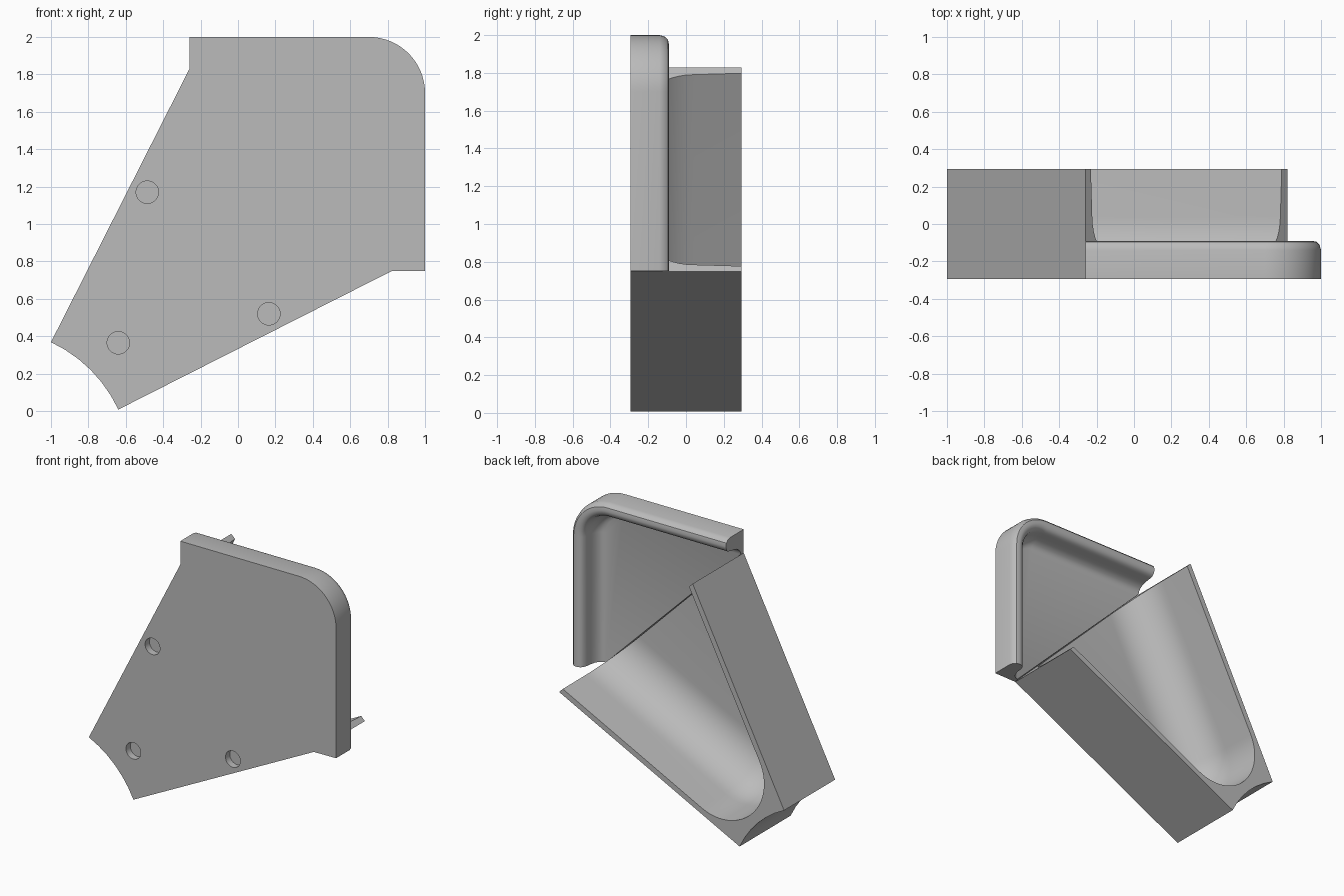
import bpy, bmesh
from math import sin, cos, tan, atan, asin, pi, radians, sqrt
from mathutils import Matrix, Vector

if "Cube" in bpy.data.objects:
    bpy.data.objects.remove(bpy.data.objects["Cube"], do_unlink=True)

FRONT, BACK, FLOOR = -0.295, 0.295, -0.26

grey = bpy.data.materials.new("plain grey")
grey.use_nodes = True
grey.diffuse_color = (0.5, 0.5, 0.5, 1)
grey.node_tree.nodes["Principled BSDF"].inputs["Base Color"].default_value = (0.5, 0.5, 0.5, 1)


def finish(bm, name):
    bmesh.ops.remove_doubles(bm, verts=bm.verts, dist=1e-5)
    bmesh.ops.recalc_face_normals(bm, faces=bm.faces)
    mesh = bpy.data.meshes.new(name)
    bm.to_mesh(mesh)
    bm.free()
    mesh.materials.append(grey)
    obj = bpy.data.objects.new(name, mesh)
    bpy.context.collection.objects.link(obj)
    return obj


def smooth(obj):
    bpy.ops.object.select_all(action='DESELECT')
    obj.select_set(True)
    bpy.context.view_layer.objects.active = obj
    bpy.ops.object.shade_smooth_by_angle(angle=radians(32))


def ring(bm, points, y):
    return [bm.verts.new((x, y, z)) for x, z in points]


def bridge(bm, rows):
    for a, b in zip(rows, rows[1:]):
        for i in range(len(a) - 1):
            bm.faces.new((a[i], a[i + 1], b[i + 1], b[i]))


# Wedge frame: s runs along its bisector from the apex, t runs across it
HALF = atan(0.3274)
S_END, S_TIP, S_BOWL = 2.333, 0.778, 1.243


def wedge_point(s, t):
    return (-1.37 + (s + t) / sqrt(2), -0.362 + (s - t) / sqrt(2))


def hollow_contour(inset):
    """Rounded V parallel to the wedge sides."""
    r = S_BOWL * sin(HALF) - inset
    t_end = S_END * tan(HALF) - inset / cos(HALF)
    sweep = pi / 2 - HALF
    arc = [-sweep + 2 * sweep * i / 24 for i in range(25)]
    pts = [(S_END, -t_end)] + [(S_BOWL - r * cos(p), r * sin(p)) for p in arc] + [(S_END, t_end)]
    return [wedge_point(s, t) for s, t in pts]


def wedge_outline():
    """Straight sides joined by a scalloped tip."""
    half, sag = S_TIP * tan(HALF), 0.045
    r = (half ** 2 + sag ** 2) / (2 * sag)
    angle = asin(half / r)
    tip = [-angle + 2 * angle * i / 6 for i in range(7)]
    centre = S_TIP + sag - r
    t_end = S_END * tan(HALF)
    pts = [(S_END, -t_end)] + [(centre + r * cos(p), r * sin(p)) for p in tip] + [(S_END, t_end)]
    return [wedge_point(s, t) for s, t in pts]


# Hollowed wedge: thin walls that fillet into the floor
bm = bmesh.new()
front = ring(bm, wedge_outline(), FRONT)
back = ring(bm, wedge_outline(), BACK)
bridge(bm, [front, back])
profile = [(0.04, BACK)]
for i in range(13):
    q = pi / 2 * i / 12
    profile.append((0.35 - 0.3 * cos(q), 0.04 - 0.3 * sin(q)))
rows = [ring(bm, hollow_contour(d), y) for d, y in profile]
bridge(bm, rows)
bm.faces.new(front)
bm.faces.new(rows[-1])
bm.faces.new(back + rows[0][::-1])
bm.faces.new([front[0], back[0]] + [r[0] for r in rows]
             + [r[-1] for r in reversed(rows)] + [back[-1], front[-1]])
wedge = finish(bm, "hollow_wedge")

# Blind round holes in the front
for i, (x, z) in enumerate([(-0.64, 0.365), (-0.485, 1.17), (0.165, 0.52)]):
    bm = bmesh.new()
    place = Matrix.Translation((x, FRONT, z)) @ Matrix.Rotation(pi / 2, 4, 'X')
    bmesh.ops.create_cone(bm, cap_ends=True, segments=32, radius1=0.06,
                          radius2=0.06, depth=0.1, matrix=place)
    cutter = finish(bm, "hole_cutter")
    cutter.hide_render = True
    mod = wedge.modifiers.new("hole", 'BOOLEAN')
    mod.operation, mod.solver, mod.object = 'DIFFERENCE', 'EXACT', cutter
    bpy.context.view_layer.objects.active = wedge
    bpy.ops.object.modifier_apply(modifier=mod.name)
    bpy.data.objects.remove(cutter, do_unlink=True)
smooth(wedge)

# Corner plate with a rolled rim along the top and the side
LEFT, BOTTOM, RADIUS = -0.26, 0.75, 0.3
LOW_LEFT, LOW_RIGHT = wedge_outline()[0], wedge_outline()[-1]


def rim_contour(inset):
    r = RADIUS - inset
    pts = [(LEFT, 2 - inset)]
    for i in range(17):
        q = pi / 2 * (1 - i / 16)
        pts.append((1 - RADIUS + r * cos(q), 2 - RADIUS + r * sin(q)))
    return pts + [(1 - inset, BOTTOM)]


bm = bmesh.new()
rim_profile = [(0, FRONT), (0, -0.14), (0.008, -0.112), (0.025, -0.095), (0.05, -0.09),
               (0.075, -0.096), (0.092, -0.112), (0.1, -0.14), (0.105, -0.18),
               (0.115, -0.215), (0.132, -0.242), (0.15, -0.255), (0.17, FLOOR)]
rows = [ring(bm, rim_contour(d), y) for d, y in rim_profile]
bridge(bm, rows)
inner_a, inner_b = ring(bm, [LOW_LEFT, LOW_RIGHT], FRONT)
bm.faces.new(rows[0] + [inner_b, inner_a])
bm.faces.new(rows[-1])
bm.faces.new([r[0] for r in rows] + [inner_a])
bm.faces.new([r[-1] for r in rows] + [inner_b])
bm.faces.new([inner_a, inner_b, rows[-1][-1], rows[-1][0]])
smooth(finish(bm, "rimmed_plate"))
